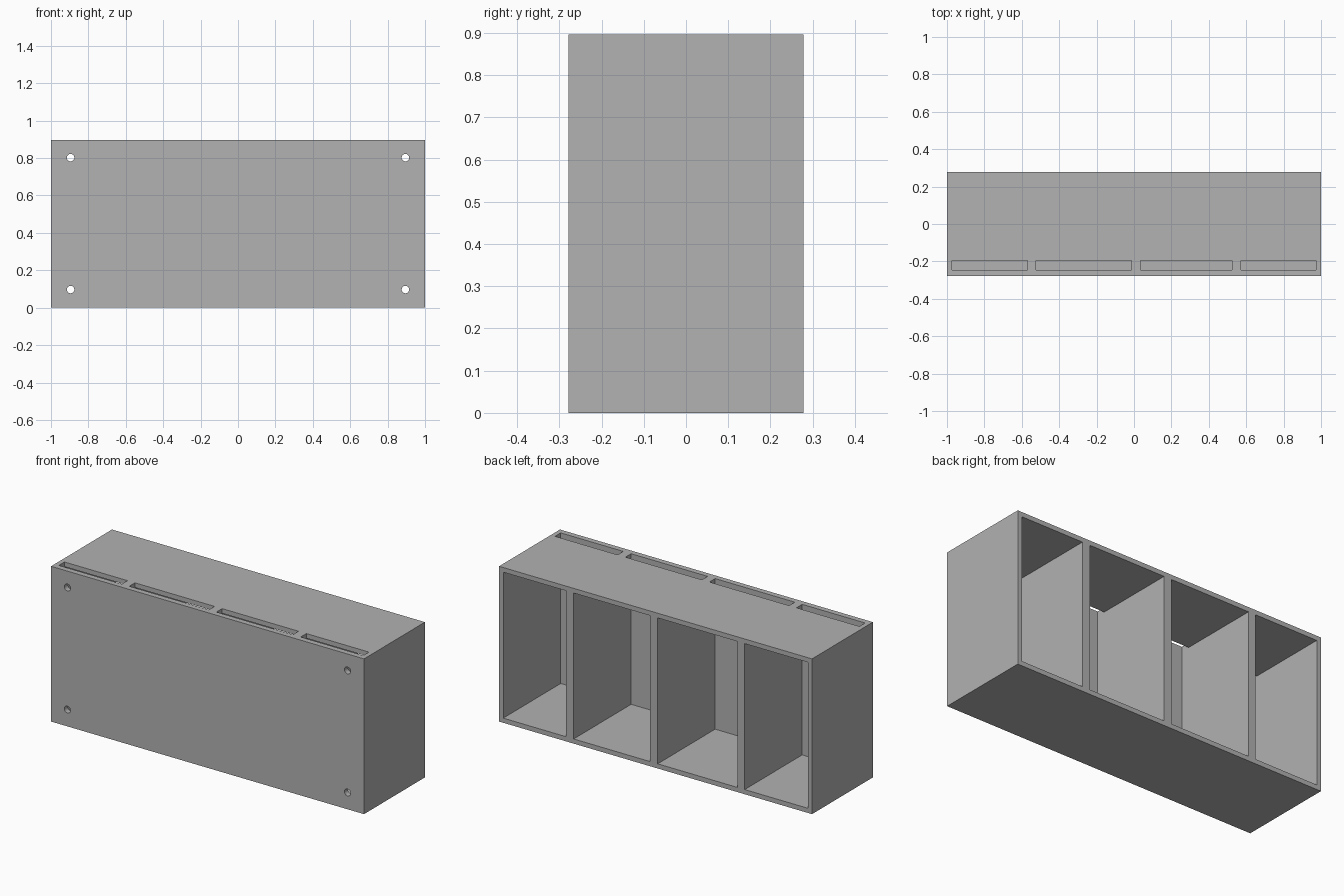
import bpy
import bmesh
from math import pi
from mathutils import Matrix, Vector

if "Cube" in bpy.data.objects:
    bpy.data.objects.remove(bpy.data.objects["Cube"])

WIDTH, HALF_DEPTH, HEIGHT = 2.0, 0.278, 0.897
WALL = 0.027
FRONT_INNER = -0.246   # inside face of the front panel
SLOT_BACK = -0.194     # rear edge of the top slots

grey = bpy.data.materials.new("plain grey")
grey.use_nodes = True
colour = (0.445, 0.445, 0.445, 1)
grey.diffuse_color = colour
grey.node_tree.nodes["Principled BSDF"].inputs["Base Color"].default_value = colour


def make_object(name, bm):
    bmesh.ops.recalc_face_normals(bm, faces=bm.faces)
    mesh = bpy.data.meshes.new(name)
    bm.to_mesh(mesh)
    bm.free()
    mesh.materials.append(grey)
    obj = bpy.data.objects.new(name, mesh)
    bpy.context.collection.objects.link(obj)
    return obj


def cut(target, cutter):
    cutter.hide_render = True
    mod = target.modifiers.new("cut", 'BOOLEAN')
    mod.operation = 'DIFFERENCE'
    mod.solver = 'EXACT'
    mod.object = cutter
    bpy.context.view_layer.objects.active = target
    bpy.ops.object.modifier_apply(modifier=mod.name)
    bpy.data.objects.remove(cutter)


# Solid outer body
bm = bmesh.new()
bmesh.ops.create_cube(bm, size=1)
bmesh.ops.scale(bm, vec=(WIDTH, 2 * HALF_DEPTH, HEIGHT), verts=bm.verts)
bmesh.ops.translate(bm, vec=(0, 0, HEIGHT / 2), verts=bm.verts)
body = make_object("divider_box", bm)

# Compartments open to the back, each with a slot through the top
back, ceiling, above = HALF_DEPTH + 0.1, HEIGHT - WALL, HEIGHT + 0.1
profile = [(FRONT_INNER, WALL), (back, WALL), (back, ceiling),
           (SLOT_BACK, ceiling), (SLOT_BACK, above), (FRONT_INNER, above)]
for x0, x1 in [(-0.973, -0.57), (-0.523, -0.014), (0.034, 0.523), (0.573, 0.973)]:
    bm = bmesh.new()
    face = bm.faces.new([bm.verts.new((x0, y, z)) for y, z in profile])
    side = bmesh.ops.extrude_face_region(bm, geom=[face], use_keep_orig=True)
    moved = [v for v in side["geom"] if isinstance(v, bmesh.types.BMVert)]
    bmesh.ops.translate(bm, vec=(x1 - x0, 0, 0), verts=moved)
    cut(body, make_object("compartment_cutter", bm))

# Screw holes through the front panel
for x in (-0.895, 0.895):
    for z in (0.097, 0.802):
        bm = bmesh.new()
        bmesh.ops.create_cone(
            bm, cap_ends=True, segments=32, radius1=0.02, radius2=0.02, depth=0.1,
            matrix=Matrix.Translation(Vector((x, -HALF_DEPTH, z))) @ Matrix.Rotation(pi / 2, 4, 'X'))
        cut(body, make_object("hole_cutter", bm))

# Smooth hole walls, flat panels
bpy.ops.object.select_all(action='DESELECT')
body.select_set(True)
bpy.context.view_layer.objects.active = body
bpy.ops.object.shade_smooth_by_angle()
